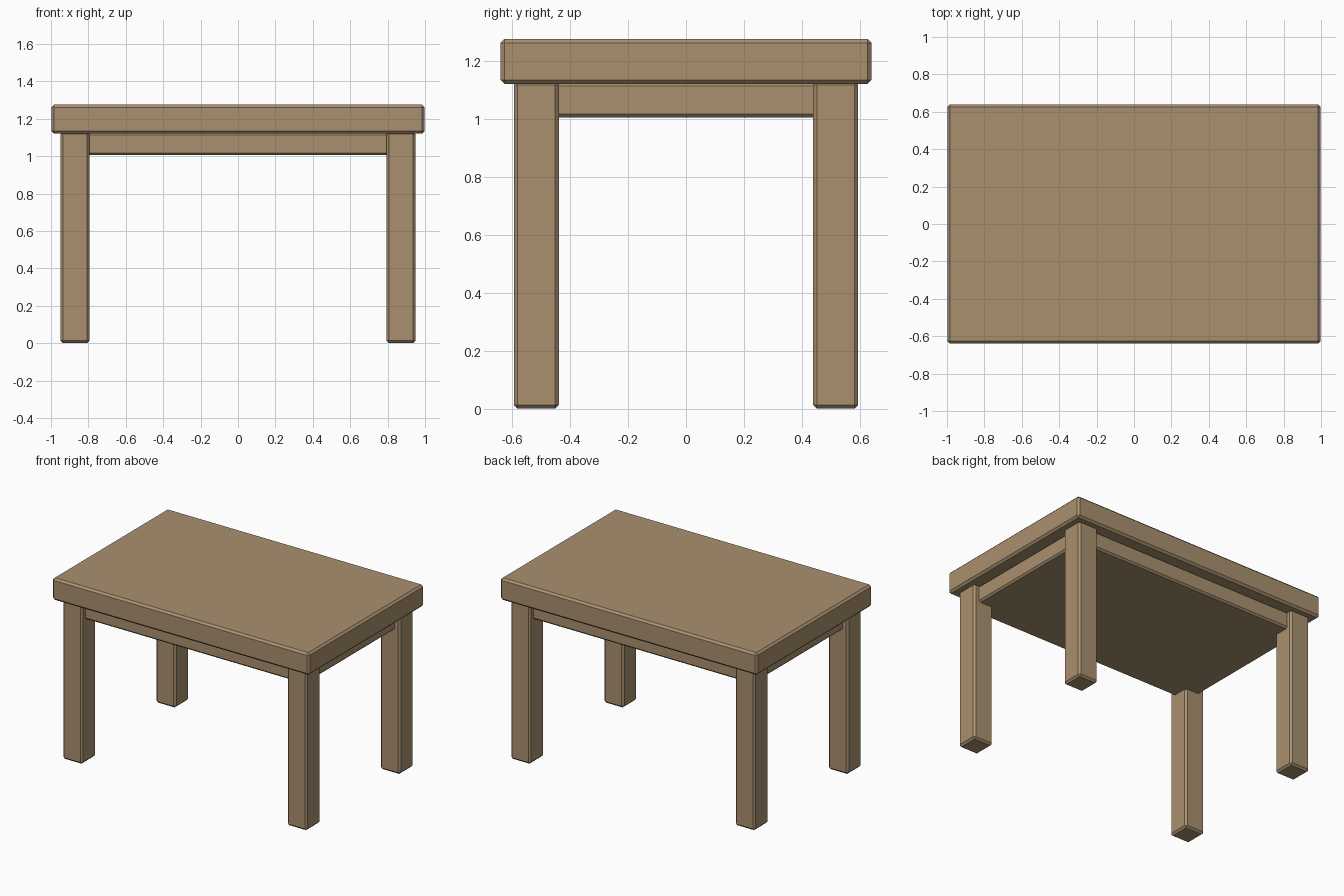
import bpy
import bmesh
from mathutils import Vector

if "Cube" in bpy.data.objects:
    bpy.data.objects.remove(bpy.data.objects["Cube"])

wood = bpy.data.materials.new("wood")
wood.diffuse_color = (0.40, 0.28, 0.16, 1.0)
wood.use_nodes = True
wood.node_tree.nodes["Principled BSDF"].inputs["Base Color"].default_value = wood.diffuse_color


def box(name, lo, hi, bevel):
    """Flat-shaded box between two corners with a single-segment chamfer."""
    lo, hi = Vector(lo), Vector(hi)
    bm = bmesh.new()
    bmesh.ops.create_cube(bm, size=1.0)
    bmesh.ops.scale(bm, vec=hi - lo, verts=bm.verts)
    bmesh.ops.translate(bm, vec=(lo + hi) / 2, verts=bm.verts)
    bmesh.ops.bevel(bm, geom=bm.edges[:], offset=bevel, segments=1,
                    profile=0.5, affect='EDGES')
    mesh = bpy.data.meshes.new(name)
    bm.to_mesh(mesh)
    bm.free()
    mesh.materials.append(wood)
    obj = bpy.data.objects.new(name, mesh)
    bpy.context.collection.objects.link(obj)
    return obj


# Thick top slab
box("table_top", (-0.997, -0.64, 1.12), (0.997, 0.64, 1.275), 0.014)

# Solid underframe block, set back a little from the outer leg faces
box("underframe", (-0.908, -0.557, 1.005), (0.908, 0.557, 1.125), 0.012)

# Four square legs
for side, sx in (("left", -1), ("right", 1)):
    for end, sy in (("front", -1), ("back", 1)):
        xs = sorted((sx * 0.795, sx * 0.948))
        ys = sorted((sy * 0.438, sy * 0.594))
        box(f"{end}_{side}_leg", (xs[0], ys[0], 0.0), (xs[1], ys[1], 1.13), 0.013)
